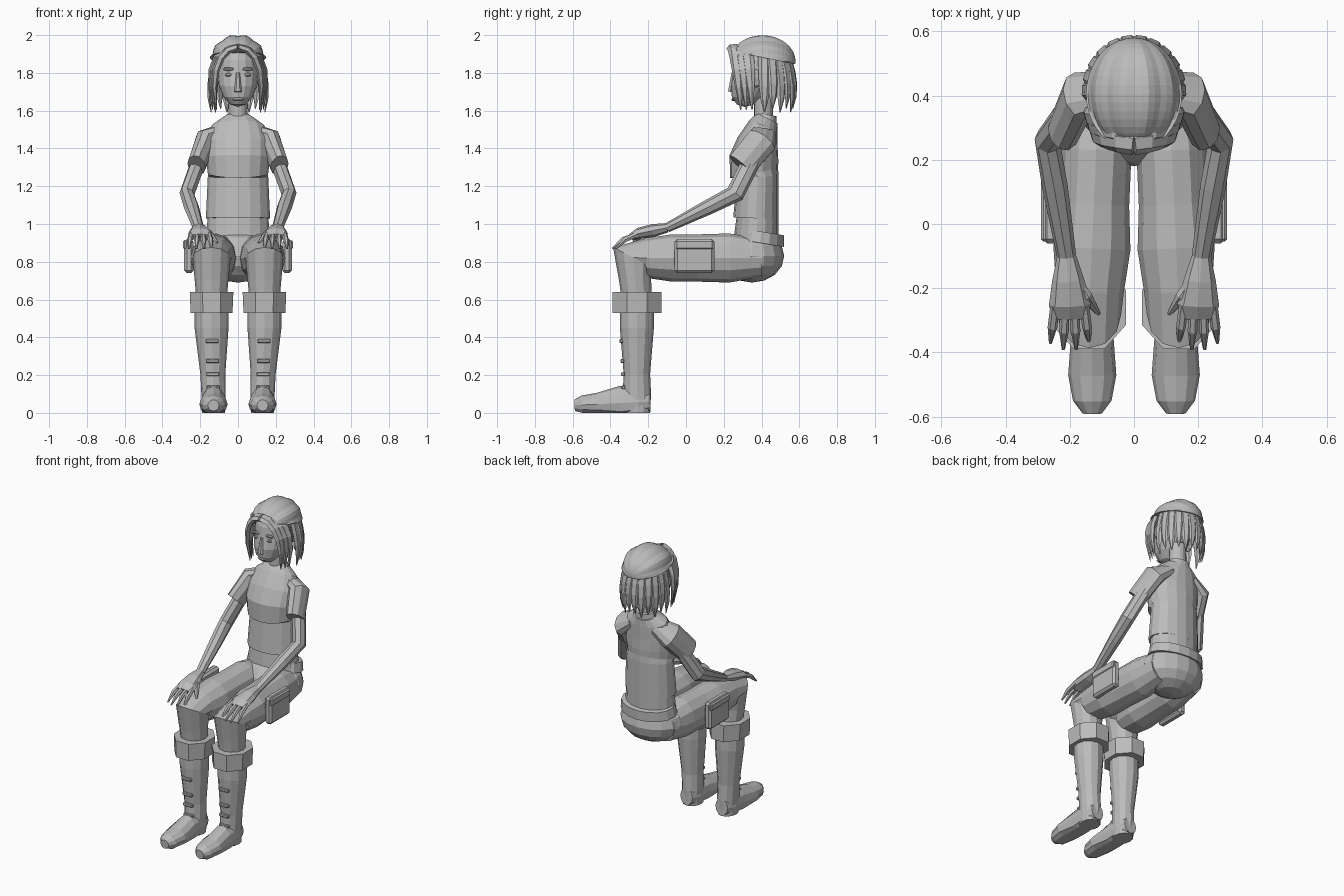
import bpy, bmesh, math
from mathutils import Vector

if "Cube" in bpy.data.objects:
    bpy.data.objects.remove(bpy.data.objects["Cube"])

grey = bpy.data.materials.new("plain_grey")
grey.use_nodes = True
grey.diffuse_color = (.5, .5, .5, 1)
grey.node_tree.nodes["Principled BSDF"].inputs["Base Color"].default_value = grey.diffuse_color


def finish(name, bm, mirror):
    bmesh.ops.recalc_face_normals(bm, faces=bm.faces[:])
    mesh = bpy.data.meshes.new(name)
    bm.to_mesh(mesh)
    bm.free()
    mesh.materials.append(grey)
    part = bpy.data.objects.new(name, mesh)
    bpy.context.collection.objects.link(part)
    if mirror:
        part.modifiers.new("Mirror", 'MIRROR').use_mirror_merge = False


def loft(name, rows, mirror=True, sides=12, across=(1, 0, 0), phase=0):
    """Skin elliptical rings (centre, half width, half depth) along a path."""
    bm = bmesh.new()
    centres = [Vector(row[0]) for row in rows]
    across = Vector(across)
    rings = []
    for i, (centre, width, depth) in enumerate(rows):
        along = (centres[min(i + 1, len(rows) - 1)] - centres[max(i - 1, 0)]).normalized()
        u = (across - along * across.dot(along)).normalized()
        v = along.cross(u)
        ring = []
        for k in range(sides):
            angle = math.tau * (k + phase) / sides
            point = centres[i] + u * math.cos(angle) * width + v * math.sin(angle) * depth
            point.z = max(point.z, 0)
            ring.append(bm.verts.new(point))
        rings.append(ring)
    for lower, upper in zip(rings, rings[1:]):
        for k in range(sides):
            bm.faces.new((lower[k], lower[k - 1], upper[k - 1], upper[k]))
    bm.faces.new(rings[0])
    bm.faces.new(rings[-1])
    finish(name, bm, mirror)


def upright(name, back, rows):
    """Body section with a level back, from rows of (height, half width, half depth)."""
    loft(name, [((0, back - depth, height), width, depth) for height, width, depth in rows],
         mirror=False, sides=16)


def ellipsoid(name, centre, radii, mirror=False, segments=16, reshape=lambda p: p):
    bm = bmesh.new()
    bmesh.ops.create_uvsphere(bm, u_segments=segments, v_segments=segments // 2, radius=1)
    for vert in bm.verts:
        vert.co = Vector(c + r * p for c, r, p in zip(centre, radii, reshape(vert.co.copy())))
    finish(name, bm, mirror)


def box(name, centre, size, bevel):
    bm = bmesh.new()
    bmesh.ops.create_cube(bm, size=1)
    for vert in bm.verts:
        vert.co = Vector(c + p * s for c, p, s in zip(centre, vert.co, size))
    bmesh.ops.bevel(bm, geom=bm.edges[:], offset=bevel, segments=1, affect='EDGES')
    finish(name, bm, True)


def finger(name, base, tip, radius):
    knuckle = base.lerp(tip, .6) + Vector((0, 0, radius))
    loft(name, [(base, radius, radius), (knuckle, radius, radius), (tip, radius / 3, radius / 3)], sides=6)


# Joints of the left side
collarbone = Vector((.08, .42, 1.49))
shoulder = Vector((.17, .4, 1.44))
sleeve_end = Vector((.22, .29, 1.31))
elbow = Vector((.27, .26, 1.16))
wrist = Vector((.21, -.1, .98))
knuckles = Vector((.2, -.25, .95))
hip = Vector((.11, .4, .82))
knee = Vector((.14, -.28, .82))
boot_top = Vector((.14, -.26, .6))
calf = Vector((.14, -.26, .45))
ankle = Vector((.13, -.26, .1))
heel = Vector((.13, -.19, .06))
toe = Vector((.13, -.59, .04))

# Torso and hips
upright("shirt", .49, [(1.03, .17, .12), (1.25, .16, .11), (1.27, .16, .13), (1.35, .17, .13),
                       (1.43, .17, .11), (1.52, .14, .08), (1.56, .08, .06)])
upright("collar", .48, [(1.53, .08, .06), (1.58, .06, .05)])
upright("waist", .49, [(.9, .17, .12), (1.05, .16, .11)])
upright("belt", .52, [(.9, .19, .13), (.96, .18, .12)])
ellipsoid("hips", (0, .35, .83), (.21, .17, .14))

# Neck, head and face, with the jaw drawn forward
upright("neck", .46, [(1.5, .05, .05), (1.7, .05, .05)])
ellipsoid("head", (0, .37, 1.8), (.11, .12, .18),
          reshape=lambda p: p - Vector((0, .5 * max(0, -p.z), 0)))
loft("nose", [((0, .25, 1.8), .01, .01), ((0, .235, 1.7), .02, .015)], mirror=False, sides=6)
ellipsoid("lips", (0, .25, 1.66), (.03, .01, .01), segments=8)
ellipsoid("brows", (.05, .26, 1.82), (.03, .01, .01), mirror=True, segments=8)
ellipsoid("eyes", (.05, .26, 1.79), (.02, .01, .01), mirror=True, segments=8)
ellipsoid("ears", (.12, .37, 1.77), (.02, .03, .05), mirror=True, segments=8)


# Hair crown with ridges running front to back, cut off along the hairline
def ridged(p):
    ridge = 1 + .03 * math.cos(10 * math.atan2(p.y, p.x))
    return Vector((p.x * ridge, p.z, max(p.y * ridge, .15 - .25 * p.z)))


ellipsoid("hair_crown", (0, .405, 1.86), (.145, .175, .14), segments=40, reshape=ridged)

# Locks hanging round the back and sides, and a parted fringe beside the face
steps = [i / 5 for i in range(6)]
for i in range(6):
    angle = math.radians(8 + 16 * i)
    outward = Vector((math.sin(angle) * .145, math.cos(angle) * .16, 0))
    lock = []
    for t in steps:
        height = Vector((0, .41, 1.94 - t * (.33 + .02 * (i % 2))))
        taper = 1.1 - t ** 4
        lock.append((height + outward * (.7 + .35 * math.sin(2.2 * t)), .03 * taper, .014 * taper))
    loft("back_hair_lock", lock, sides=6, across=(math.cos(angle), -math.sin(angle), 0))
for i in range(3):
    lock = []
    for t in steps:
        taper = 1.1 - t ** 4
        point = Vector((.01 * i + .125 * math.sin(2 * t), .25 + .03 * i + .04 * t, 1.935 - .33 * t * t))
        lock.append((point, .033 * taper, .018 * taper))
    loft("front_hair_lock", lock, sides=6, across=(.3, 1, 0))

# Arms and hands resting on the knees
loft("sleeves", [(collarbone, .04, .06), (shoulder, .06, .085), (sleeve_end, .05, .08)], sides=10)
loft("arms", [(shoulder, .04, .05), (elbow, .04, .05), (elbow.lerp(wrist, .4), .04, .04),
              (wrist, .03, .025)], sides=8)
loft("hands", [(wrist, .03, .025), (wrist.lerp(knuckles, .5), .05, .035), (knuckles, .065, .03),
               (knuckles - Vector((0, .04, .02)), .055, .02)], sides=8)
for i in range(4):
    spread = Vector((i - 1.5, 0, 0))
    reach = Vector((0, -.15 + .02 * abs(i - 1.5), -.08))
    finger("finger", knuckles + spread * .03, knuckles + spread * .04 + reach, .015)
finger("thumbs", wrist.lerp(knuckles, .3), knuckles - Vector((.09, .03, .05)), .02)

# Trouser legs bent at the knee, with side pouches
loft("trouser_legs", [(hip, .09, .1), (hip.lerp(knee, .25), .11, .13), (hip.lerp(knee, .5), .11, .125),
                      (hip.lerp(knee, .7), .12, .125), (hip.lerp(knee, .9), .105, .105),
                      (knee, .1, .12), (knee.lerp(boot_top, .5), .09, .085), (boot_top, .08, .08)])
box("side_pouches", (.26, .045, .83), (.05, .21, .18), .014)
box("pouch_flaps", (.265, .045, .89), (.05, .2, .05), .008)

# Boots with folded cuffs and straps
cuff = Vector((0, 0, .05))
loft("boot_cuffs", [(boot_top - cuff * 1.4, .12, .14), (boot_top + cuff * .8, .125, .14)], sides=8, phase=.5)
loft("boot_shafts", [(boot_top, .09, .09), (calf, .09, .09), (calf.lerp(ankle, .7), .066, .07),
                     (ankle, .064, .075), (ankle - cuff * 2, .06, .07)])
loft("boot_feet", [(heel, .045, .055), (heel.lerp(toe, .15), .064, .08), (heel.lerp(toe, .4), .066, .09),
                   (heel.lerp(toe, .7), .075, .06), (heel.lerp(toe, .9), .06, .05), (toe, .03, .03)])
for t in (.2, .5, .7, .9):
    front = Vector((0, .085 - .015 * t, 0))
    box("boot_strap", calf.lerp(ankle, t) - front, (.07, .02, .02), .004)
